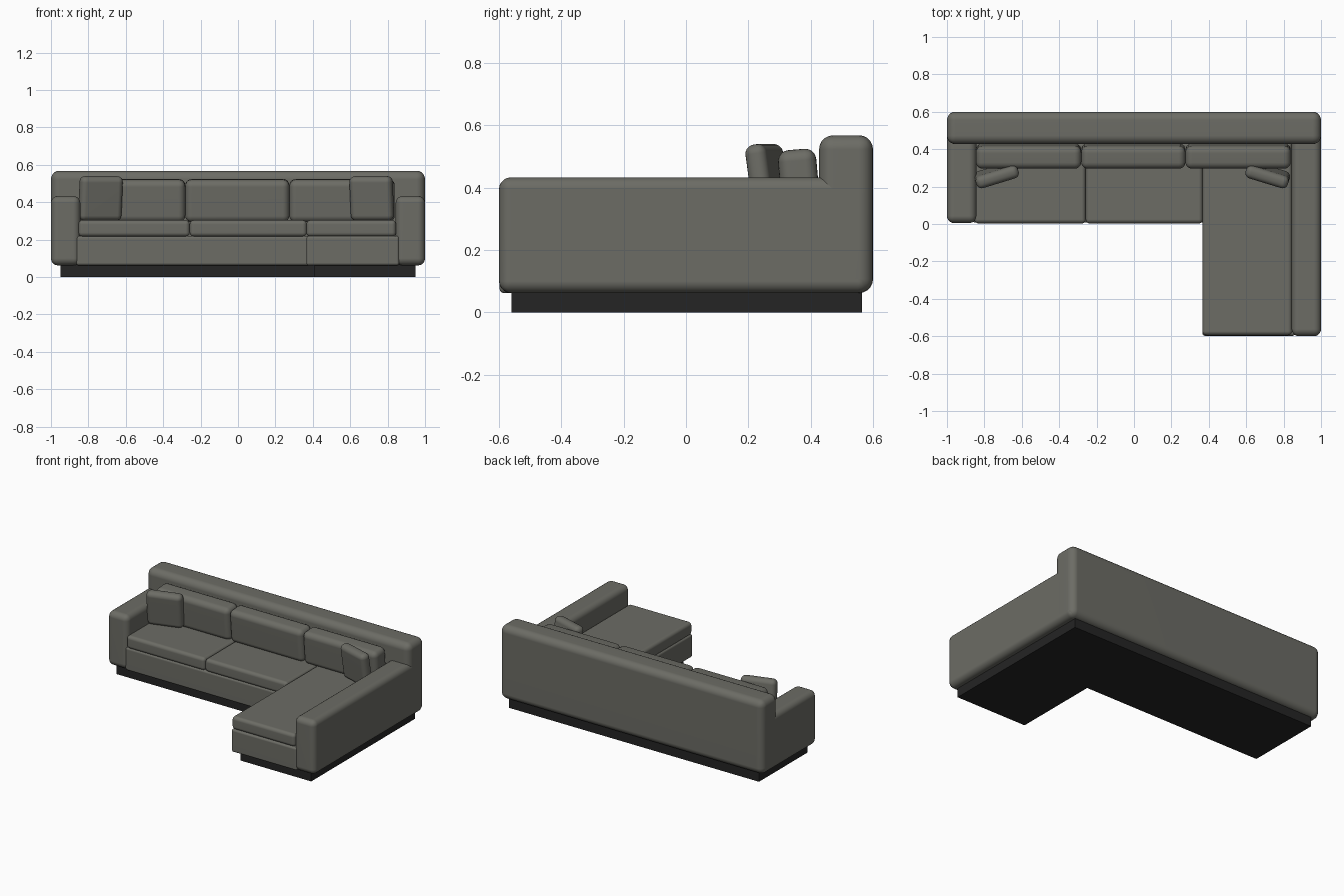
import bpy, bmesh, math
from mathutils import Matrix

if "Cube" in bpy.data.objects:
    bpy.data.objects.remove(bpy.data.objects["Cube"])


def material(name, rgb):
    m = bpy.data.materials.new(name)
    m.diffuse_color = (*rgb, 1)
    m.use_nodes = True
    m.node_tree.nodes["Principled BSDF"].inputs["Base Color"].default_value = m.diffuse_color
    return m


FABRIC = material("grey fabric", (0.15, 0.15, 0.13))
PLINTH = material("black plinth", (0.018, 0.018, 0.018))


def finish(name, bm, mat):
    me = bpy.data.meshes.new(name)
    bm.to_mesh(me)
    bm.free()
    me.materials.append(mat)
    ob = bpy.data.objects.new(name, me)
    bpy.context.collection.objects.link(ob)
    return ob


def soft_box(name, x, y, z, radius, lean=0, turn=0):
    """Rounded upholstered block from (min, max) ranges, leaned about x and turned about z."""
    size = [b - a for a, b in (x, y, z)]
    centre = [(a + b) / 2 for a, b in (x, y, z)]
    bm = bmesh.new()
    bmesh.ops.create_cube(bm, size=1)
    bmesh.ops.scale(bm, vec=size, verts=bm.verts)
    ob = finish(name, bm, FABRIC)
    for p in ob.data.polygons:
        p.use_smooth = True
    ob.matrix_world = (Matrix.Translation(centre)
                       @ Matrix.Rotation(math.radians(turn), 4, 'Z')
                       @ Matrix.Rotation(math.radians(lean), 4, 'X'))
    bev = ob.modifiers.new("round", 'BEVEL')
    bev.width = radius
    bev.segments = 5
    bev.limit_method = 'NONE'
    ob.modifiers.new("even shading", 'WEIGHTED_NORMAL')
    return ob


# L-shaped plinth
bm = bmesh.new()
outline = [(-0.95, 0.04), (0.41, 0.04), (0.41, -0.56), (0.948, -0.56), (0.948, 0.565), (-0.95, 0.565)]
face = bm.faces.new([bm.verts.new((px, py, 0)) for px, py in outline])
ext = bmesh.ops.extrude_face_region(bm, geom=[face])
bmesh.ops.translate(bm, vec=(0, 0, 0.075),
                    verts=[v for v in ext["geom"] if isinstance(v, bmesh.types.BMVert)])
bmesh.ops.recalc_face_normals(bm, faces=bm.faces)
finish("plinth", bm, PLINTH)

# frame: backrest, arms and the bodies under the seats
soft_box("backrest", (-1, 1), (0.427, 0.6), (0.062, 0.568), 0.045)
soft_box("left_arm", (-1, -0.843), (0.005, 0.59), (0.062, 0.433), 0.038)
soft_box("right_arm", (0.843, 1), (-0.6, 0.59), (0.062, 0.433), 0.038)
soft_box("sofa_body", (-0.865, 0.40), (0.008, 0.5), (0.062, 0.219), 0.014)
soft_box("chaise_body", (0.366, 0.862), (-0.598, 0.5), (0.062, 0.219), 0.014)

# seat cushions
soft_box("left_seat", (-0.853, -0.258), (0.003, 0.44), (0.216, 0.304), 0.022)
soft_box("middle_seat", (-0.258, 0.368), (0.003, 0.44), (0.216, 0.304), 0.022)
soft_box("chaise_seat", (0.366, 0.845), (-0.595, 0.44), (0.216, 0.304), 0.022)

# back cushions
for i, xr in enumerate([(-0.845, -0.282), (-0.282, 0.275), (0.275, 0.838)]):
    soft_box(f"back_cushion_{i + 1}", xr, (0.302, 0.425), (0.295, 0.523), 0.036, lean=5)

# scatter pillows, turned towards the middle
for name, cx, cy, turn in (("left_pillow", -0.735, 0.263, 17), ("right_pillow", 0.715, 0.263, -17)):
    soft_box(name, (cx - 0.118, cx + 0.118), (cy - 0.035, cy + 0.035), (0.302, 0.54),
             0.03, lean=8, turn=turn)
